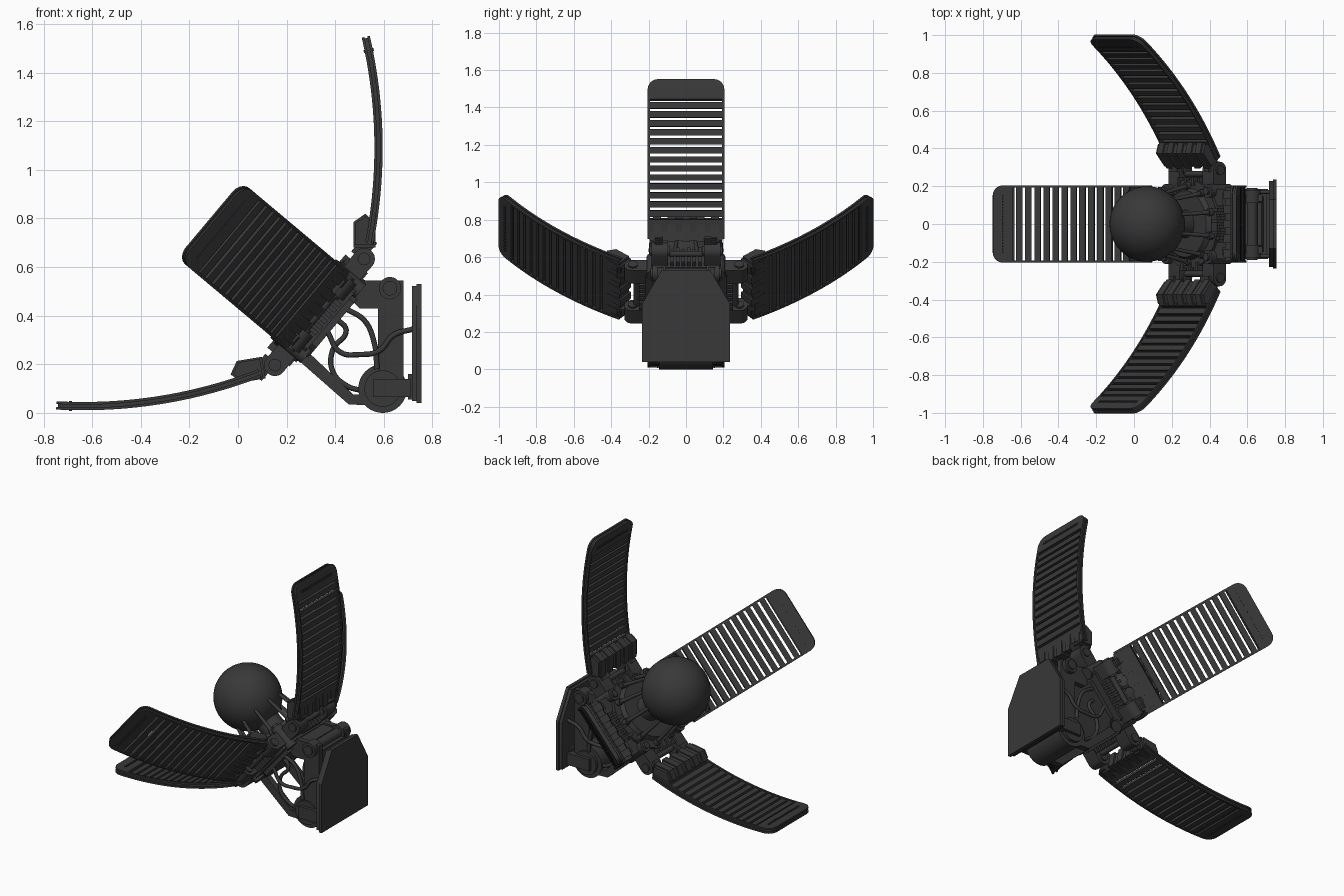
import bpy, bmesh, math
from mathutils import Vector, Matrix

if "Cube" in bpy.data.objects:
    bpy.data.objects.remove(bpy.data.objects["Cube"])

A = math.radians(50)
U, N = Vector((math.cos(A), 0, math.sin(A))), Vector((-math.sin(A), 0, math.cos(A)))
# tilted hub frame: local x/y span the hub, local z points out to the sphere
HUB = Matrix.Translation((0.335, 0, 0.415)) @ Matrix((U, (0, 1, 0), N)).transposed().to_4x4()
MAT = bpy.data.materials.new("dark_grey")
MAT.diffuse_color = (0.04, 0.04, 0.04, 1)
MAT.use_nodes = True
MAT.node_tree.nodes["Principled BSDF"].inputs["Base Color"].default_value = MAT.diffuse_color


def loft(bm, rings):
    """Closed skin through rings of equal size, capped at both ends."""
    vs = [[bm.verts.new(p) for p in r] for r in rings]
    n = len(vs[0])
    for a, b in zip(vs, vs[1:]):
        for i in range(n):
            bm.faces.new((a[i], a[(i + 1) % n], b[(i + 1) % n], b[i]))
    bm.faces.new(vs[0])
    bm.faces.new(vs[-1])


def prism(bm, pts, y0, y1):
    loft(bm, [[(x, y, z) for x, z in pts] for y in (y0, y1)])


def slab(bm, pts, z0, z1):
    loft(bm, [[(x, y, z) for x, y in pts] for z in (z0, z1)])


def box(bm, x0, x1, y0, y1, z0, z1):
    slab(bm, [(x0, y0), (x1, y0), (x1, y1), (x0, y1)], z0, z1)


def rod(bm, p, q, r0, r1=None, n=20):
    p, q = Vector(p), Vector(q)
    rot = (q - p).to_track_quat('Z', 'Y')
    ring = lambda c, r: [c + rot @ Vector((r * math.cos(2 * math.pi * i / n), r * math.sin(2 * math.pi * i / n), 0))
                         for i in range(n)]
    loft(bm, [ring(p, r0), ring(q, r0 if r1 is None else r1)])


def finish(name, bm, m=Matrix()):
    bmesh.ops.recalc_face_normals(bm, faces=bm.faces)
    me = bpy.data.meshes.new(name)
    bm.to_mesh(me)
    bm.free()
    ob = bpy.data.objects.new(name, me)
    bpy.context.collection.objects.link(ob)
    me.materials.append(MAT)
    ob.matrix_world = m
    return ob


# petal centre line: chord from hinge to tip with a shallow outward bow
P0, P1 = Vector((0.35, 0, 0.026)), Vector((0.99, 0, 0.582))
CH = (P1 - P0).normalized()
OUT = Vector((CH.z, 0, -CH.x))


def bend(t, y, off):
    slope = 0.045 * 4 * (1 - 2 * t) / (P1 - P0).length
    nrm = (OUT - CH * slope).normalized()
    return P0.lerp(P1, t) + OUT * (0.045 * 4 * t * (1 - t)) + nrm * off + Vector((0, y, 0))


def strip(bm, secs, o0, o1):
    """Bent bar through sections (t, y0, y1) between two offsets."""
    loft(bm, [[bend(t, a, o0), bend(t, b, o0), bend(t, b, o1), bend(t, a, o1)] for t, a, b in secs])


W, T0, PITCH, GAPS = 0.205, 0.12, 0.0567, 14
T1 = T0 + (GAPS - 1) * PITCH + 0.018


def make_petal():
    bm = bmesh.new()
    rad, tr = 0.055, 0.065
    corner = []
    for i in range(9):
        a = math.pi / 2 * i / 8
        corner.append((1 - tr + tr * math.sin(a), W - rad + rad * math.cos(a)))
    for o0, o1, inset in ((-0.017, -0.006, 0), (-0.006, 0.006, 0.007), (0.006, 0.017, 0)):
        for s in (-1, 1):
            strip(bm, [(T1 * i / 20, s * (W - 0.012), s * (W - inset)) for i in range(21)], o0, o1)
        tip = [(T1, W)] + corner
        strip(bm, [(t - inset, -w + inset, w - inset) for t, w in tip], o0, o1)
    strip(bm, [(0.0, -W + 0.01, W - 0.01), (T0, -W + 0.01, W - 0.01)], -0.012, 0.012)
    for i in range(GAPS - 1):
        t = T0 + 0.018 + i * PITCH
        strip(bm, [(t, -W + 0.01, W - 0.01), (t + PITCH - 0.018, -W + 0.01, W - 0.01)], -0.012, 0.012)
    for i in range(20):
        y = -0.15 + 0.3 * i / 19
        strip(bm, [(0.925, y - 0.004, y + 0.004), (0.94, y - 0.004, y + 0.004)], -0.021, 0.021)
    return bm


def make_mount():
    bm = bmesh.new()
    # clamp block that grips the petal root
    prof = [(0.293, 0.063), (0.351, -0.006), (0.427, 0.058), (0.432, 0.115), (0.373, 0.131)]
    c = Vector((0.375, 0.07))
    prism(bm, [c.lerp(Vector(p), 0.85) for p in prof], -0.195, 0.195)
    for i in range(5):
        y = -0.155 + 0.0775 * i
        prism(bm, prof, y - 0.022, y + 0.022)
    # hinge arms, rounded at the outer end
    for s in (-1, 1):
        arm = [(0.17, -0.042), (0.17, 0.042)]
        arm += [(0.285 + 0.045 * math.sin(a), 0.045 * math.cos(a)) for a in [math.pi * i / 12 for i in range(13)]]
        prism(bm, arm, s * 0.095, s * 0.185)
        rod(bm, (0.285, s * 0.085, 0), (0.285, s * 0.195, 0), 0.026)
        box(bm, 0.275, 0.37, s * 0.11 - 0.015, s * 0.11 + 0.055 * s, 0.0, 0.06)
    rod(bm, (0.265, -0.09, 0.0), (0.265, 0.09, 0.0), 0.016)
    # ribs on the hub edge between the arms
    for i in range(6):
        y = -0.075 + 0.03 * i
        box(bm, 0.2, 0.25, y - 0.009, y + 0.009, -0.05, 0.055 + 0.015 * (i % 2))
    return bm


for k, side in enumerate(("upper", "back", "lower", "front")):
    m = HUB @ Matrix.Rotation(k * math.pi / 2, 4, 'Z')
    finish(side + "_petal", make_petal(), m)
    finish(side + "_petal_mount", make_mount(), m)

# hub body
bm = bmesh.new()
c, e = 0.15, 0.22
octo = [(e, -c), (e, c), (c, e), (-c, e), (-e, c), (-e, -c), (-c, -e), (c, -e)]
slab(bm, octo, -0.06, 0.03)
slab(bm, [(x * 0.8, y * 0.8) for x, y in octo], -0.085, -0.06)
rod(bm, (0, 0, 0.03), (0, 0, 0.06), 0.235, n=48)
rod(bm, (0, 0, 0.06), (0, 0, 0.085), 0.19, 0.175, n=48)
rod(bm, (0, 0, 0.08), (0, 0, 0.2), 0.075, n=32)
for sx in (-1, 1):
    for sy in (-1, 1):
        rod(bm, (sx * 0.175, sy * 0.175, -0.075), (sx * 0.175, sy * 0.175, 0.075), 0.036)
        rod(bm, (sx * 0.175, sy * 0.175, 0.07), (sx * 0.175, sy * 0.175, 0.09), 0.02)
finish("hub", bm, HUB)

# support pins under the sphere
bm = bmesh.new()
for i in range(10):
    a = 2 * math.pi * (i + 0.5) / 10
    d = Vector((math.cos(a), math.sin(a), 0))
    rod(bm, d * 0.205 + Vector((0, 0, 0.05)), d * 0.16 + Vector((0, 0, 0.25)), 0.013, 0.009, 12)
    rod(bm, d * 0.205 + Vector((0, 0, 0.05)), d * 0.2 + Vector((0, 0, 0.085)), 0.02, n=12)
finish("sphere_pins", bm, HUB)

bm = bmesh.new()
bmesh.ops.create_uvsphere(bm, u_segments=48, v_segments=24, radius=0.2)
finish("sphere", bm, HUB @ Matrix.Translation((0, 0, 0.346)))

# wall plate with chamfered top
bm = bmesh.new()
for x0, x1, g in ((0.715, 0.735, 0.008), (0.735, 0.755, 0)):
    pts = [(-0.235 + g, 0.04 + g), (0.235 - g, 0.04 + g), (0.235 - g, 0.35), (0.13, 0.53 - g), (-0.13, 0.53 - g), (-0.235 + g, 0.35)]
    loft(bm, [[(x, y, z) for y, z in pts] for x in (x0, x1)])
finish("wall_plate", bm)

# bracket: side cheeks, lower links, pivot and cross members
bm = bmesh.new()
cheek = [(0.51, 0.545), (0.68, 0.545), (0.68, 0.1), (0.575, 0.1), (0.575, 0.43), (0.50, 0.43), (0.46, 0.47)]
link = [(0.25, 0.215), (0.455, 0.035), (0.56, 0.03), (0.56, 0.075), (0.475, 0.075), (0.30, 0.24)]
for s in (-1, 1):
    prism(bm, cheek, s * 0.12, s * 0.155)
    prism(bm, link, s * 0.1, s * 0.14)
    rod(bm, (0.625, s * 0.11, 0.513), (0.625, s * 0.18, 0.513), 0.046, n=28)
    rod(bm, (0.625, s * 0.17, 0.513), (0.625, s * 0.19, 0.513), 0.03, n=28)
box(bm, 0.64, 0.675, -0.13, 0.13, 0.19, 0.5)
rod(bm, (0.625, -0.13, 0.513), (0.625, 0.13, 0.513), 0.03)
box(bm, 0.5, 0.6, -0.13, 0.13, 0.5, 0.535)
finish("bracket", bm)

# drum motor at the foot
bm = bmesh.new()
rod(bm, (0.595, -0.145, 0.1), (0.595, 0.145, 0.1), 0.1, n=48)
rod(bm, (0.595, -0.165, 0.1), (0.595, 0.165, 0.1), 0.075, n=40)
box(bm, 0.555, 0.71, -0.185, 0.185, 0.065, 0.14)
box(bm, 0.7, 0.72, -0.16, 0.16, 0.055, 0.16)
finish("drum_motor", bm)

# loose cables
paths = [
    [(0.44, 0.43), (0.52, 0.38), (0.56, 0.29), (0.572, 0.18)],
    [(0.40, 0.39), (0.445, 0.34), (0.39, 0.26), (0.39, 0.17), (0.45, 0.11), (0.52, 0.09)],
    [(0.37, 0.33), (0.42, 0.25), (0.50, 0.24), (0.58, 0.255), (0.64, 0.32), (0.72, 0.345)],
]
for i, path in enumerate(paths):
    for s in (-1, 1):
        cu = bpy.data.curves.new("cable", 'CURVE')
        cu.dimensions = '3D'
        cu.bevel_depth, cu.bevel_resolution, cu.resolution_u = 0.011, 2, 6
        sp = cu.splines.new('BEZIER')
        sp.bezier_points.add(len(path) - 1)
        for bp, (x, z) in zip(sp.bezier_points, path):
            bp.co = (x, s * (0.165 - 0.04 * i if i < 2 else 0.17), z)
            bp.handle_left_type = bp.handle_right_type = 'AUTO'
        cu.materials.append(MAT)
        bpy.context.collection.objects.link(bpy.data.objects.new("cable_%d" % (i * 2 + (s > 0)), cu))

# smooth round parts, keep hard edges
for ob in bpy.context.collection.objects:
    if ob.type == 'MESH':
        ob.select_set(True)
        bpy.context.view_layer.objects.active = ob
bpy.ops.object.shade_smooth_by_angle(angle=math.radians(30))
